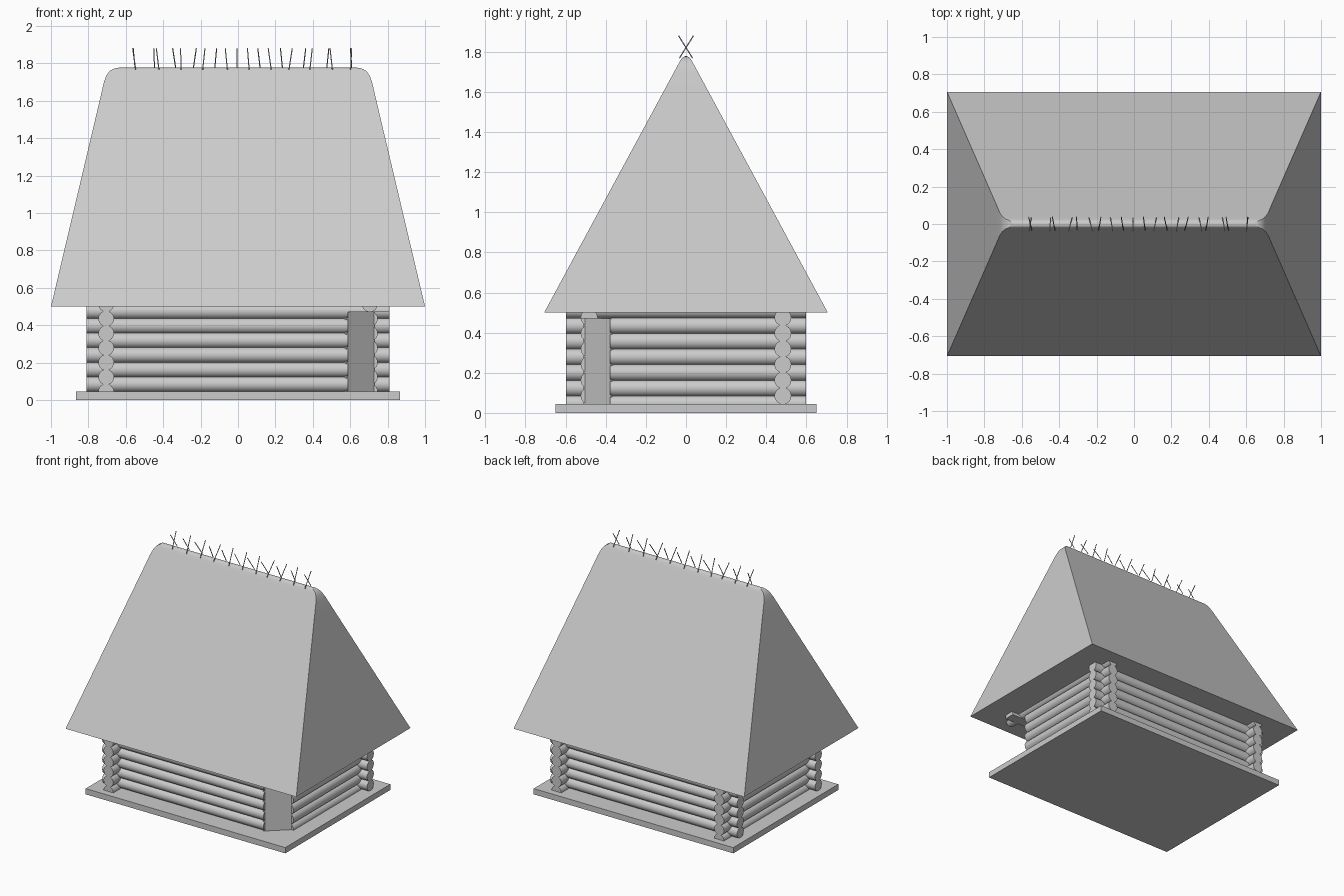
import bpy, bmesh, math, random
from mathutils import Vector, Matrix

if "Cube" in bpy.data.objects:
    bpy.data.objects.remove(bpy.data.objects["Cube"])

random.seed(4)
grey = bpy.data.materials.new("plain grey")
grey.diffuse_color = (0.6, 0.6, 0.6, 1)
grey.use_nodes = True
grey.node_tree.nodes["Principled BSDF"].inputs["Base Color"].default_value = grey.diffuse_color


def finish(bm, name, smooth=None):
    bmesh.ops.recalc_face_normals(bm, faces=bm.faces)
    me = bpy.data.meshes.new(name)
    bm.to_mesh(me)
    bm.free()
    me.materials.append(grey)
    ob = bpy.data.objects.new(name, me)
    bpy.context.collection.objects.link(ob)
    if smooth:
        bpy.ops.object.select_all(action='DESELECT')
        ob.select_set(True)
        bpy.context.view_layer.objects.active = ob
        bpy.ops.object.shade_smooth_by_angle(angle=math.radians(smooth))
    return ob


def rod(bm, a, b, r, sides=24, floor=None):
    """Cylinder from a to b; everything below 'floor' is cut away."""
    a, b = Vector(a), Vector(b)
    d = b - a
    m = Matrix.Translation((a + b) / 2) @ d.to_track_quat('Z', 'Y').to_matrix().to_4x4()
    t = bmesh.ops.create_cone(bm, cap_ends=True, segments=sides, radius1=r,
                              radius2=r, depth=d.length, matrix=m)
    if floor is not None:
        vs = t["verts"]
        geom = vs + list({e for v in vs for e in v.link_edges}) + list({f for v in vs for f in v.link_faces})
        cut = bmesh.ops.bisect_plane(bm, geom=geom, plane_co=(0, 0, floor),
                                     plane_no=(0, 0, -1), clear_outer=True)
        edges = [e for e in cut["geom_cut"] if isinstance(e, bmesh.types.BMEdge)]
        bmesh.ops.holes_fill(bm, edges=edges, sides=0)


def box(name, size, loc, turn=0):
    bm = bmesh.new()
    m = Matrix.Translation(loc) @ Matrix.Rotation(turn, 4, 'Z') @ Matrix.Diagonal((*size, 1))
    bmesh.ops.create_cube(bm, size=1, matrix=m)
    return finish(bm, name)


# ground slab
box("base_slab", (1.73, 1.30, 0.045), (0, 0, 0.0225))

# log walls, side logs offset half a log from the front and back ones
R, P, TOP = 0.042, 0.078, 0.47
WX, WY, LX, LY = 0.705, 0.483, 0.81, 0.597
front, back, left, right = (bmesh.new() for _ in range(4))
for k in range(6):
    z = 0.085 + P * k
    rod(back, (-LX, WY, z), (LX, WY, z), R)
    rod(front, (-LX, -WY, z), (0.588, -WY, z), R)
    if k == 5:  # lintel half log over the corner door
        rod(front, (0.588, -WY, z), (LX, -WY, z), R, floor=TOP)
for k in range(7):
    z = 0.045 + P * k
    rod(left, (-WX, -LY, z), (-WX, LY, z), R)
    rod(right, (WX, -LY if k == 6 else -0.378, z), (WX, LY, z), R)
for bm, n in ((front, "front"), (back, "back"), (left, "left"), (right, "right")):
    finish(bm, n + "_log_wall", 40)

# diagonal corner door
a, b = Vector((0.578, -0.512, 0)), Vector((0.732, -0.374, 0))
d = b - a
inward = Vector((-d.y, d.x, 0)).normalized() * 0.01
c = (a + b) / 2 + inward
box("corner_door", (d.length, 0.02, TOP - 0.04), (c.x, c.y, (TOP + 0.04) / 2),
    math.atan2(d.y, d.x))

# steep hipped roof, lofted rings with a rounded ridge
rings = [(0.5, 1.0, 0.707), (1.60, 0.74, 0.113), (1.70, 0.717, 0.059),
         (1.735, 0.704, 0.040), (1.758, 0.688, 0.0275), (1.770, 0.668, 0.0185),
         (1.776, 0.648, 0.010), (1.778, 0.63, 0.003)]
bm = bmesh.new()
loops = [[bm.verts.new((sx * x, sy * y, z)) for sx, sy in ((-1, -1), (1, -1), (1, 1), (-1, 1))]
         for z, x, y in rings]
bm.faces.new(loops[0])
bm.faces.new(loops[-1])
for lo, hi in zip(loops, loops[1:]):
    for i in range(4):
        j = (i + 1) % 4
        bm.faces.new((lo[i], lo[j], hi[j], hi[i]))
finish(bm, "thatched_roof", 35)

# crossed ridge sticks
bm = bmesh.new()
for i in range(11):
    x = -0.555 + 0.116 * i
    spread = 0.03 * math.sin(math.pi * i / 10)
    for s in (-1, 1):
        tilt = random.uniform(-0.01, 0.01)
        px = x + s * spread
        rod(bm, (px - tilt, -s * 0.033, 1.768), (px + tilt, s * 0.037, 1.88), 0.003, 6)
finish(bm, "ridge_sticks")
